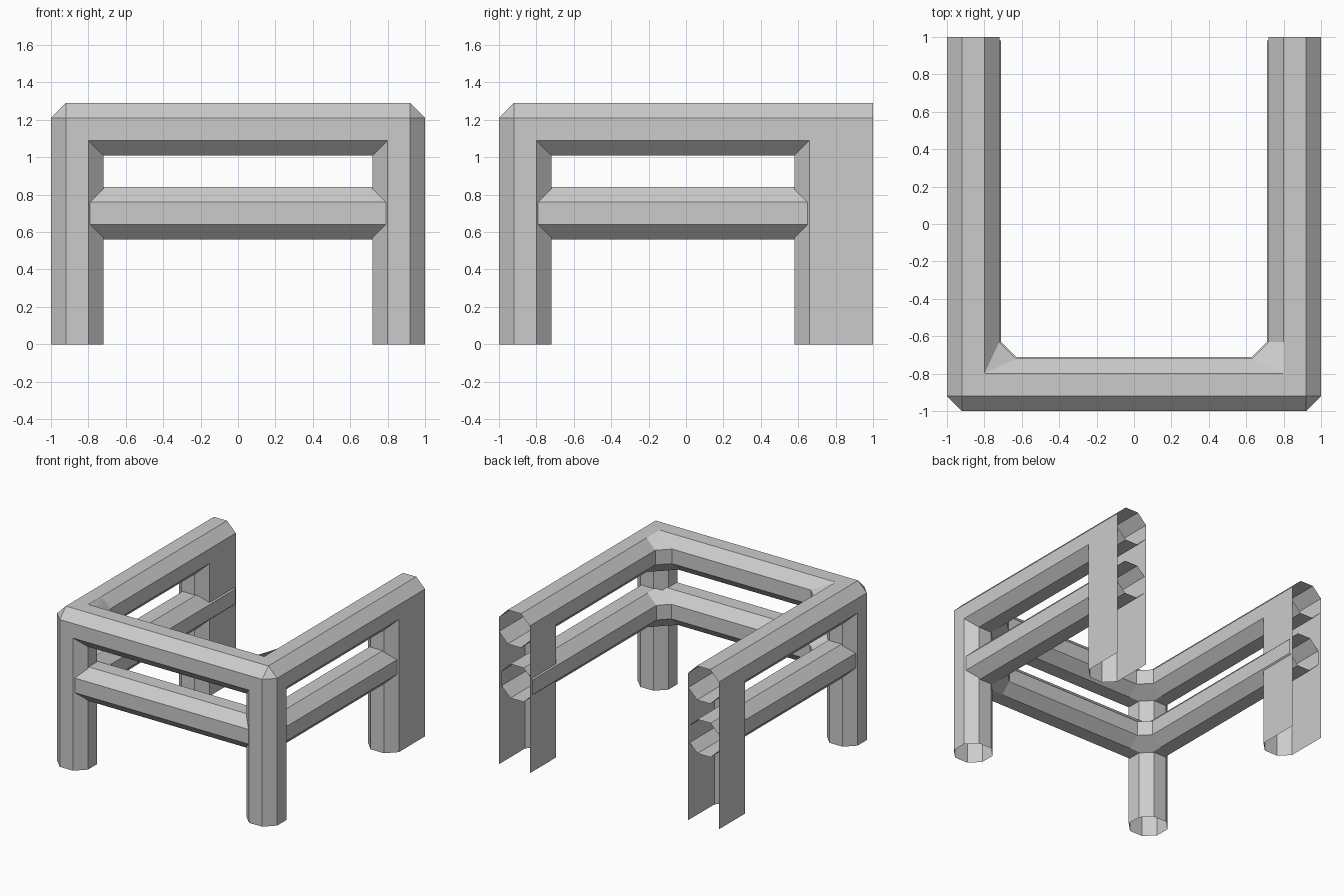
import bpy
import bmesh
from mathutils import Vector

cube = bpy.data.objects.get("Cube")
if cube:
    bpy.data.objects.remove(cube, do_unlink=True)

R, F = 0.14, 0.06            # half width of a beam, half width of its flat side
UPPER = (0.86, 1.15)         # beam centre: distance from the middle, height
LOWER = (0.85, 0.70)
BACK = 1.0

grey = bpy.data.materials.new("plain_grey")
grey.use_nodes = True
grey.diffuse_color = (0.6, 0.6, 0.6, 1)
grey.node_tree.nodes["Principled BSDF"].inputs["Base Color"].default_value = (0.6, 0.6, 0.6, 1)

OCTAGON = [(R, -F), (R, F), (F, R), (-F, R), (-R, F), (-R, -F), (-F, -R), (F, -R)]


def finish(name, bm):
    mesh = bpy.data.meshes.new(name)
    bm.to_mesh(mesh)
    bm.free()
    mesh.materials.append(grey)
    obj = bpy.data.objects.new(name, mesh)
    bpy.context.collection.objects.link(obj)
    return obj


def loft(name, rings, closed=True, cap=False):
    """Skin a row of equal-length rings; optionally close the last one."""
    bm = bmesh.new()
    rows = [[bm.verts.new(p) for p in ring] for ring in rings]
    n = len(rows[0])
    for a, b in zip(rows, rows[1:]):
        for i in range(n if closed else n - 1):
            j = (i + 1) % n
            bm.faces.new((a[i], a[j], b[j], b[i]))
    if cap:
        bm.faces.new(rows[-1])
    bmesh.ops.remove_doubles(bm, verts=bm.verts[:], dist=0.0001)
    return finish(name, bm)


def front_rail(name, c, z):
    loft(name, [[(x, u - c, z + v) for u, v in OCTAGON] for x in (-c, c)])


def side_rail(name, s, c, z, end):
    loft(name, [[(s * c + v, y, z + u) for u, v in OCTAGON] for y in (-c, end)])


def corner_brace(name, s, c, z):
    """Slanted filler in the inside angle where two rails meet."""
    a, inner, reach = c - F, c - R, 0.63
    pts = []
    for d in (-1, 1):
        pts += [(s * x, -y, z + d * R) for x, y in ((a, a), (reach, a), (a, reach))]
        pts += [(s * x, -y, z + d * F) for x, y in ((reach, inner), (inner, reach))]
    bm = bmesh.new()
    for p in pts:
        bm.verts.new(Vector(p))
    bmesh.ops.convex_hull(bm, input=bm.verts[:])
    bmesh.ops.recalc_face_normals(bm, faces=bm.faces[:])
    # merge the sloped and level facets above and below into one facet each
    for d in (-1, 1):
        bm.normal_update()
        facets = [f for f in bm.faces if f.normal.z * d > 0.3]
        bmesh.ops.dissolve_faces(bm, faces=facets)
    finish(name, bm)


# Front rails
front_rail("upper_front_rail", *UPPER)
front_rail("lower_front_rail", *LOWER)

for side, s in (("right", -1), ("left", 1)):
    cx, top = s * UPPER[0], UPPER[1]

    # Front leg: open octagonal tube with a bevelled top
    rings = [[(cx + u, v - UPPER[0], z) for u, v in OCTAGON] for z in (0, top + F)]
    clamp = lambda t: max(-F, min(F, t))
    rings.append([(cx + clamp(u), clamp(v) - UPPER[0], top + R) for u, v in OCTAGON])
    loft(side + "_front_leg", rings, cap=True)

    # Back leg: channel open towards the back
    near = BACK - 2 * R
    channel = [(-R, BACK), (-R, near - F), (-F, near - R),
               (F, near - R), (R, near - F), (R, BACK)]
    loft(side + "_back_leg",
         [[(cx + u, y, z) for u, y in channel] for z in (0, top - F)], closed=False)

    # Side rails, open at the back
    side_rail(side + "_upper_side_rail", s, *UPPER, BACK)
    side_rail(side + "_lower_side_rail", s, *LOWER, BACK - 0.02)

    # Inside corners
    corner_brace(side + "_upper_corner_brace", s, *UPPER)
    corner_brace(side + "_lower_corner_brace", s, *LOWER)
